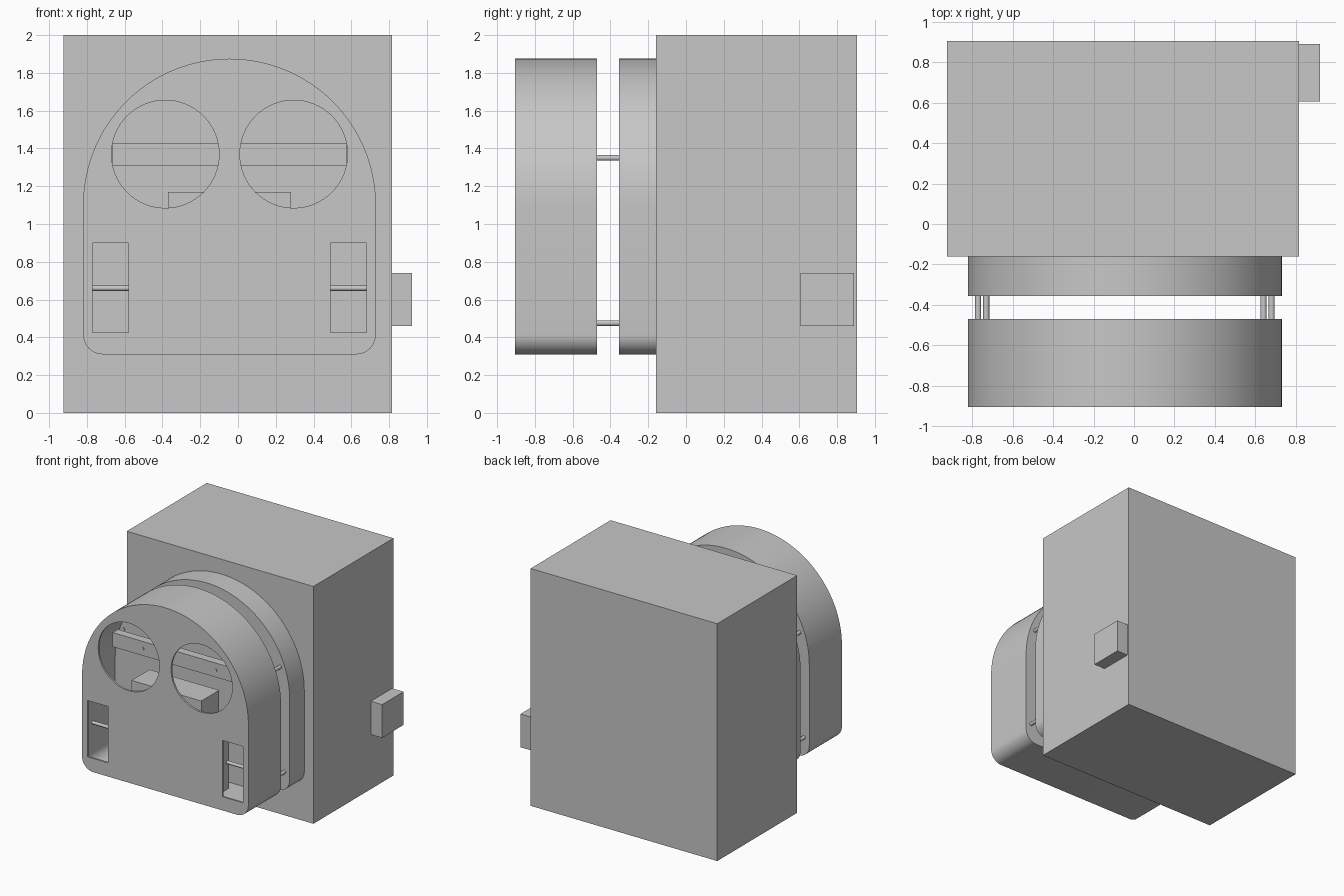
import bpy
import bmesh
from math import pi, cos, sin
from mathutils import Matrix, Vector

cube = bpy.data.objects.get("Cube")
if cube:
    bpy.data.objects.remove(cube, do_unlink=True)

grey = bpy.data.materials.new("plain grey")
grey.use_nodes = True
grey.diffuse_color = (0.57, 0.57, 0.57, 1)
grey.node_tree.nodes["Principled BSDF"].inputs["Base Color"].default_value = grey.diffuse_color

MID = -0.045  # centre line of the head


def finish(name, bm):
    bmesh.ops.recalc_face_normals(bm, faces=bm.faces)
    mesh = bpy.data.meshes.new(name)
    bm.to_mesh(mesh)
    bm.free()
    mesh.materials.append(grey)
    obj = bpy.data.objects.new(name, mesh)
    bpy.context.collection.objects.link(obj)
    return obj


def box(name, x, y, z):
    bm = bmesh.new()
    size = Matrix.Diagonal((x[1] - x[0], y[1] - y[0], z[1] - z[0], 1))
    centre = Matrix.Translation(((x[0] + x[1]) / 2, (y[0] + y[1]) / 2, (z[0] + z[1]) / 2))
    bmesh.ops.create_cube(bm, size=1, matrix=centre @ size)
    return finish(name, bm)


def rod(name, start, end, radius, sides=16):
    a, b = Vector(start), Vector(end)
    turn = (b - a).to_track_quat('Z', 'Y').to_matrix().to_4x4()
    bm = bmesh.new()
    bmesh.ops.create_cone(bm, cap_ends=True, segments=sides, radius1=radius, radius2=radius,
                          depth=(b - a).length, matrix=Matrix.Translation((a + b) / 2) @ turn)
    return finish(name, bm)


def arch(name, y, inset=0):
    """Round-topped outline with small bottom corners, extruded along y."""
    half, spring, base, corner = 0.775, 1.1, 0.31, 0.105
    outline = []
    for cx, cz, r, start, span, steps in (
            (0, spring, half, 0, pi, 64),
            (corner - half, base + corner, corner, pi, pi / 2, 10),
            (half - corner, base + corner, corner, 1.5 * pi, pi / 2, 10)):
        for i in range(steps + 1):
            a = start + span * i / steps
            outline.append((MID + cx + (r - inset) * cos(a), cz + (r - inset) * sin(a)))
    bm = bmesh.new()
    face = bm.faces.new([bm.verts.new((px, y[0], pz)) for px, pz in outline])
    new = bmesh.ops.extrude_face_region(bm, geom=[face])["geom"]
    bmesh.ops.translate(bm, vec=(0, y[1] - y[0], 0),
                        verts=[v for v in new if isinstance(v, bmesh.types.BMVert)])
    return finish(name, bm)


def cut(obj, cutters):
    for cutter in cutters:
        mod = obj.modifiers.new("cut", 'BOOLEAN')
        mod.operation, mod.solver, mod.object = 'DIFFERENCE', 'EXACT', cutter
    bpy.context.view_layer.update()
    mesh = bpy.data.meshes.new_from_object(
        obj.evaluated_get(bpy.context.evaluated_depsgraph_get()))
    obj.modifiers.clear()
    obj.data = mesh
    for cutter in cutters:
        bpy.data.objects.remove(cutter, do_unlink=True)


def smooth(objects):
    bpy.ops.object.select_all(action='DESELECT')
    for obj in objects:
        obj.select_set(True)
        bpy.context.view_layer.objects.active = obj
    bpy.ops.object.shade_smooth_by_angle()


# Cabinet and its side block
box("cabinet", (-0.925, 0.815), (-0.16, 0.905), (0, 2))
box("side_block", (0.815, 0.92), (0.605, 0.89), (0.46, 0.74))

# Hollow head with round eye openings and upright slots, and the plate behind it
head = arch("head_shell", (-0.905, -0.47))
cutters = [arch("cavity", (-0.89, -0.485), 0.015)]
for side in (-1, 1):
    eye_x = MID + side * 0.34
    cutters.append(rod("eye_cut", (eye_x, -0.95, 1.37), (eye_x, -0.88, 1.37), 0.285, 64))
    slot = sorted((MID + side * 0.535, MID + side * 0.725))
    cutters.append(box("slot_cut", slot, (-0.95, -0.88), (0.425, 0.9)))
cut(head, cutters)
back_plate = arch("back_plate", (-0.355, -0.16))
rounded = [head, back_plate]

# Fittings inside the head
box("eye_bar", (-0.665, 0.575), (-0.72, -0.65), (1.31, 1.43))
box("inner_block", (-0.37, 0.28), (-0.889, -0.65), (0.85, 1.17))

for side, label in ((-1, "right"), (1, "left")):
    def at(offset):
        return MID + side * offset
    # Pins joining the head to the plate
    for level, offset, z in (("upper", 0.685, 1.35), ("lower", 0.725, 0.475)):
        rounded.append(rod(f"{level}_pin_{label}", (at(offset), -0.49, z),
                           (at(offset), -0.35, z), 0.015))
    rounded.append(rod(f"eye_pin_{label}", (at(0.34), -0.725, 1.37),
                       (at(0.34), -0.66, 1.37), 0.014))
    # Axle and its bracket behind each slot
    rounded.append(rod(f"slot_axle_{label}", (at(0.49), -0.785, 0.66),
                       (at(0.762), -0.785, 0.66), 0.014))
    box(f"axle_bracket_{label}", sorted((at(0.475), at(0.495))), (-0.889, -0.764), (0.43, 0.9))

smooth(rounded)
